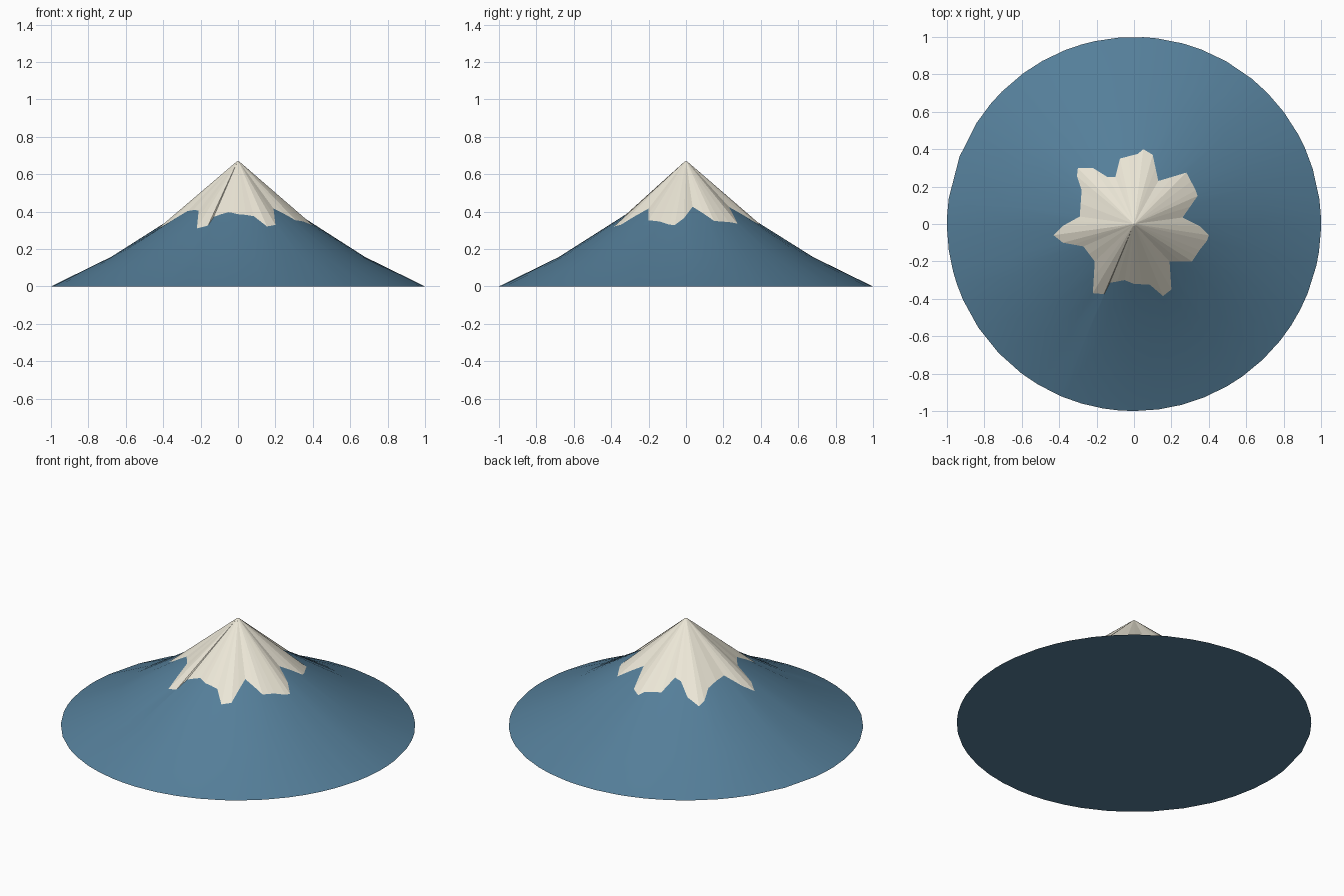
import bpy, bmesh, math

if "Cube" in bpy.data.objects:
    bpy.data.objects.remove(bpy.data.objects["Cube"])

# Snow line seen from above, counter-clockwise
SNOW = [(.40, -.06), (.35, -.01), (.26, .035), (.34, .15), (.33, .18), (.28, .275),
        (.13, .23), (.10, .37), (.05, .40), (.02, .375), (-.075, .35), (-.10, .25),
        (-.14, .25), (-.22, .30), (-.30, .30), (-.305, .255), (-.28, .18), (-.29, .04),
        (-.38, -.01), (-.43, -.06), (-.38, -.10), (-.27, -.12), (-.21, -.20),
        (-.22, -.37), (-.16, -.375), (-.13, -.315), (-.05, -.30), (0, -.32),
        (.085, -.325), (.155, -.385), (.20, -.35), (.19, -.20), (.31, -.20),
        (.35, -.14), (.39, -.09)]


def material(name, color):
    m = bpy.data.materials.new(name)
    m.diffuse_color = (*color, 1)
    m.use_nodes = True
    m.node_tree.nodes["Principled BSDF"].inputs["Base Color"].default_value = m.diffuse_color
    return m


def finish(name, bm, mat):
    bmesh.ops.recalc_face_normals(bm, faces=bm.faces)
    me = bpy.data.meshes.new(name)
    bm.to_mesh(me)
    bm.free()
    me.materials.append(mat)
    ob = bpy.data.objects.new(name, me)
    bpy.context.collection.objects.link(ob)
    return ob


def bridge(bm, a, b):
    n = len(a)
    for i in range(n):
        j = (i + 1) % n
        bm.faces.new((a[i], a[j], b[j], b[i]))


# Split wide gaps so the round base stays smooth
line = []
for i, (x, y) in enumerate(SNOW):
    line.append((x, y))
    u, v = SNOW[(i + 1) % len(SNOW)]
    gap = (math.atan2(v, u) - math.atan2(y, x)) % math.tau
    if gap > math.radians(9):
        line.append(((x + u) / 2, (y + v) / 2))

edge = [(x, y, .31 + .69 * (.43 - math.hypot(x, y))) for x, y in line]
angles = [math.atan2(y, x) for x, y in line]


def ring(bm, r, z):
    return [bm.verts.new((r * math.cos(a), r * math.sin(a), z)) for a in angles]


# Mountain slopes and flat underside
bm = bmesh.new()
base, mid = ring(bm, 1, 0), ring(bm, .68, .157)
top = [bm.verts.new(p) for p in edge]
bridge(bm, base, mid)
bridge(bm, mid, top)
bm.faces.new(base[::-1])
slopes = finish("mountain_slopes", bm, material("blue_rock", (.09, .21, .32)))

# Pleated snow cap running from the jagged line to the peak
bm = bmesh.new()
low = [bm.verts.new(p) for p in edge]
tip = ring(bm, .01, .665)
peak = bm.verts.new((0, 0, .67))
bridge(bm, low, tip)
for i in range(len(tip)):
    bm.faces.new((tip[i], tip[(i + 1) % len(tip)], peak))
finish("snow_cap", bm, material("cream_snow", (.84, .80, .68)))

bpy.context.view_layer.objects.active = slopes
slopes.select_set(True)
bpy.ops.object.shade_smooth_by_angle(angle=math.radians(30))
